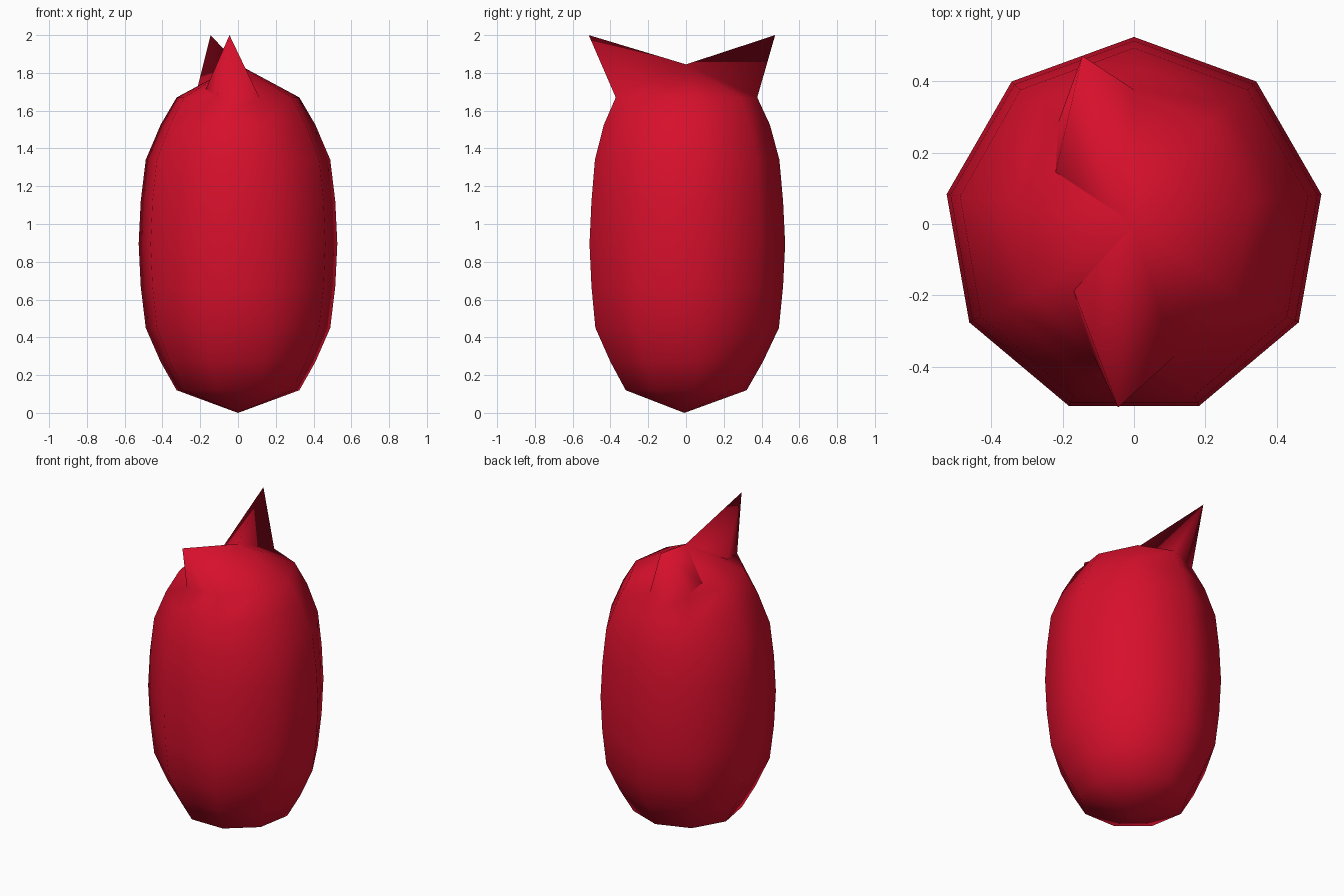
import bpy, bmesh, math

if "Cube" in bpy.data.objects:
    bpy.data.objects.remove(bpy.data.objects["Cube"])

SIDES = 9
CY = -0.009
# ring profile: radius, height, stretch front to back
RINGS = [(0.33, 0.12, 1.0), (0.416, 0.27, 1.0), (0.496, 0.45, 1.01),
         (0.523, 0.67, 1.0), (0.534, 0.895, 1.0), (0.523, 1.12, 1.0),
         (0.496, 1.34, 1.015), (0.416, 1.525, 1.09), (0.33, 1.67, 1.17)]

bm = bmesh.new()

# rounded nine-sided body
rings = []
for r, z, stretch in RINGS:
    ring = []
    for k in range(SIDES):
        a = math.radians(90 + 40 * k)
        ring.append(bm.verts.new((r * math.cos(a), r * stretch * math.sin(a) + CY, z)))
    rings.append(ring)
bottom = bm.verts.new((0, CY, 0))
pole = bm.verts.new((0, 0, 1.845))
for low, high in zip(rings, rings[1:]):
    for k in range(SIDES):
        n = (k + 1) % SIDES
        bm.faces.new((low[k], low[n], high[n], high[k]))

# caps; the top leaves gaps where the two horns grow
top = rings[-1]
HORN_GAPS = (0, 4)
for k in range(SIDES):
    n = (k + 1) % SIDES
    bm.faces.new((bottom, rings[0][n], rings[0][k]))
    if k not in HORN_GAPS:
        bm.faces.new((pole, top[k], top[n]))


def horn(tip, root, near, far):
    """Spike from the top ring, with one flank running down into the body."""
    t, q = bm.verts.new(tip), bm.verts.new(root)
    for tri in ((pole, near, t), (near, far, t), (far, q, t), (q, pole, t)):
        bm.faces.new(tri)


# back and front horns
horn((-0.145, 0.472, 2.0), (-0.22, 0.145, 1.70), top[0], top[1])
horn((-0.045, -0.515, 2.0), (-0.172, -0.18, 1.71), top[5], top[4])

bmesh.ops.recalc_face_normals(bm, faces=bm.faces[:])
for f in bm.faces:
    f.smooth = True
mesh = bpy.data.meshes.new("horned_body")
bm.to_mesh(mesh)
bm.free()

body = bpy.data.objects.new("horned_body", mesh)
bpy.context.collection.objects.link(body)
red = bpy.data.materials.new("red")
red.diffuse_color = (0.68, 0.005, 0.025, 1)
red.use_nodes = True
red.node_tree.nodes["Principled BSDF"].inputs["Base Color"].default_value = red.diffuse_color
mesh.materials.append(red)
